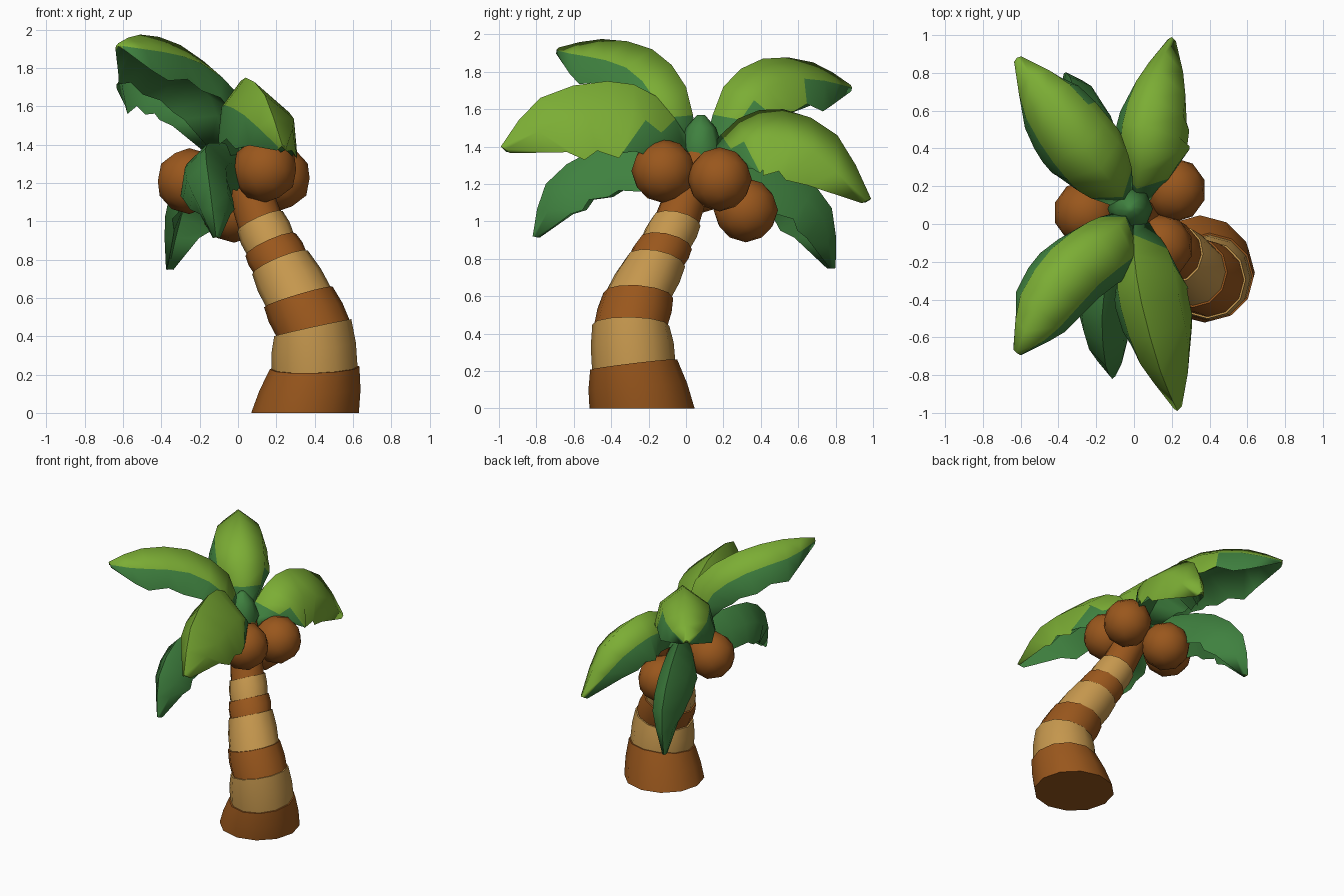
import bpy, bmesh, math
from mathutils import Vector

if "Cube" in bpy.data.objects:
    bpy.data.objects.remove(bpy.data.objects["Cube"], do_unlink=True)


def material(name, rgb):
    m = bpy.data.materials.new(name)
    m.use_nodes = True
    m.diffuse_color = (*rgb, 1)
    m.node_tree.nodes["Principled BSDF"].inputs["Base Color"].default_value = (*rgb, 1)
    return m


LIGHT = material("light_green", (0.20, 0.42, 0.035))
DARK = material("dark_green", (0.05, 0.22, 0.05))
BROWN = material("bark_brown", (0.32, 0.095, 0.012))
TAN = material("bark_tan", (0.56, 0.31, 0.075))


def finish(name, bm, mats, angle):
    bmesh.ops.recalc_face_normals(bm, faces=bm.faces)
    mesh = bpy.data.meshes.new(name)
    bm.to_mesh(mesh)
    bm.free()
    for m in mats:
        mesh.materials.append(m)
    mesh.polygons.foreach_set("use_smooth", [True] * len(mesh.polygons))
    mesh.set_sharp_from_angle(angle=math.radians(angle))
    obj = bpy.data.objects.new(name, mesh)
    bpy.context.collection.objects.link(obj)


def loft(bm, rings):
    """Skin closed rings; returns {face: (row, strip)}."""
    rows = [[bm.verts.new(p) for p in r] for r in rings]
    n, where = len(rows[0]), {}
    for i in range(len(rows) - 1):
        for k in range(n):
            j = (k + 1) % n
            f = bm.faces.new((rows[i][k], rows[i][j], rows[i + 1][j], rows[i + 1][k]))
            where[f] = (i, k)
    bm.faces.new(rows[0])
    bm.faces.new(rows[-1])
    return where


def ring(center, radius, lean=(0, 0), sides=12):
    """Circle whose axis leans by (x, y)."""
    axis = Vector((*lean, 1)).normalized()
    u = Vector((0, 1, 0)).cross(axis).normalized()
    v = axis.cross(u)
    angles = [math.tau * k / sides for k in range(sides)]
    return [Vector(center) + radius * (u * math.cos(a) + v * math.sin(a)) for a in angles]


# Trunk: tapering bands between joints (centre, radius, lean), each stepping in slightly
joints = [
    ((.35, -.235, 0), .287, (0, 0)),
    ((.40, -.28, .235), .23, (-.03, -.12)),
    ((.39, -.295, .445), .202, (-.22, .02)),
    ((.315, -.255, .605), .183, (-.3, .08)),
    ((.22, -.16, .785), .154, (-.42, .2)),
    ((.17, -.11, .878), .14, (-.45, .22)),
    ((.115, -.05, 1.0), .126, (-.45, .22)),
    ((0, .07, 1.34), .09, (-.4, .2)),
]
for i, ((c0, r0, t0), (c1, r1, t1)) in enumerate(zip(joints, joints[1:])):
    bm = bmesh.new()
    mid = (Vector(c0) + Vector(c1)) / 2
    lean = (Vector(t0) + Vector(t1)) / 2
    loft(bm, [ring(c0, r0 - .006, t0), ring(mid, (r0 + r1) / 2 + .006, lean),
              ring(c1, r1 + .004, t1)])
    finish(f"trunk_band_{i + 1}", bm, [TAN if i % 2 else BROWN], 40)

# Coconuts around the top of the trunk
nuts = [(.14, -.12, 1.27), (.21, .18, 1.225), (-.02, .32, 1.06), (-.255, .06, 1.21)]
for i, c in enumerate(nuts):
    bm = bmesh.new()
    bmesh.ops.create_icosphere(bm, subdivisions=2, radius=.172)
    bmesh.ops.translate(bm, verts=bm.verts, vec=c)
    finish(f"coconut_{i + 1}", bm, [BROWN], 40)

# Crown core joining the leaf stems
bm = bmesh.new()
loft(bm, [ring((-.02, .08, z), r, sides=8)
          for z, r in ((1.24, .07), (1.38, .12), (1.5, .08), (1.57, .02))])
finish("crown_core", bm, [DARK], 90)


def spline(pts, steps):
    """Smooth curve through the points, sampled evenly, with tangents."""
    p = [Vector(q) for q in pts]
    p = [2 * p[0] - p[1]] + p + [2 * p[-1] - p[-2]]
    segs = len(p) - 3

    def at(u):
        i = min(int(u * segs), segs - 1)
        t = u * segs - i
        a, b, c, d = p[i:i + 4]
        return .5 * (2 * b + (c - a) * t + (2 * a - 5 * b + 4 * c - d) * t * t
                     + (3 * b - a - 3 * c + d) * t ** 3)
    us = [k / steps for k in range(steps + 1)]
    return [(at(u), (at(min(u + .02, 1)) - at(max(u - .02, 0))).normalized()) for u in us]


WIDTH = [.4, .8, .97, 1, 1, .97, .86, .6, .14]
NOTCH = [1, 1, 1, .93, 1.03, .92, 1.12, 1.2, 1]


def leaf(name, ridge, side_a, side_b, light):
    """Drooping tent-shaped leaf; each side is (width, drop)."""
    chord = Vector(ridge[-1]) - Vector(ridge[0])
    side = chord.cross(Vector((0, 0, 1))).normalized()
    rings = []
    for (p, t), w, notch in zip(spline(ridge, len(WIDTH) - 1), WIDTH, NOTCH):
        up = side.cross(t).normalized()

        def point(sign, half, across, down):
            return p + w * (side * sign * half[0] * across - up * half[1] * down)
        rings.append([p, point(1, side_a, .8, .42), point(1, side_a, 1, notch),
                      p - up * .13 * w,
                      point(-1, side_b, 1, notch), point(-1, side_b, .8, .42)])
    bm = bmesh.new()
    for f, (row, strip) in loft(bm, rings).items():
        # upper strips are light, the stem and underside dark
        first, end = light.get(strip, (0, 0))
        f.material_index = 0 if first <= row < end else 1
    finish(name, bm, [LIGHT, DARK], 85)


TOP = {0: (1, 9), 5: (1, 9)}
leaf("leaf_back_right",
     [(-.03, .1, 1.4), (-.1, .2, 1.72), (-.27, .41, 1.87), (-.47, .68, 1.85), (-.62, .88, 1.73)],
     (.2, .28), (.22, .31), {**TOP, 1: (2, 5)})
leaf("leaf_front_right",
     [(-.03, .06, 1.4), (-.08, 0, 1.72), (-.3, -.18, 1.92), (-.51, -.45, 1.975), (-.625, -.68, 1.93)],
     (.17, .27), (.22, .25), TOP)
leaf("leaf_back_left",
     [(0, .1, 1.36), (.03, .28, 1.55), (.06, .52, 1.6), (.13, .81, 1.46), (.2, .99, 1.12)],
     (.24, .35), (.15, .3), {**TOP, 1: (2, 8)})
leaf("leaf_front_left",
     [(0, .04, 1.4), (0, -.16, 1.67), (.04, -.42, 1.75), (.14, -.78, 1.66), (.23, -.99, 1.4)],
     (.14, .34), (.25, .4), {**TOP, 4: (2, 9)})
leaf("leaf_front_low",
     [(-.03, .05, 1.4), (-.13, -.22, 1.41), (-.17, -.5, 1.38), (-.15, -.75, 1.2), (-.115, -.82, .92)],
     (.14, .26), (.13, .26), {})
leaf("leaf_back_low",
     [(-.05, .12, 1.36), (-.15, .3, 1.37), (-.26, .56, 1.3), (-.34, .78, 1.07), (-.37, .8, .75)],
     (.12, .29), (.13, .29), {})
